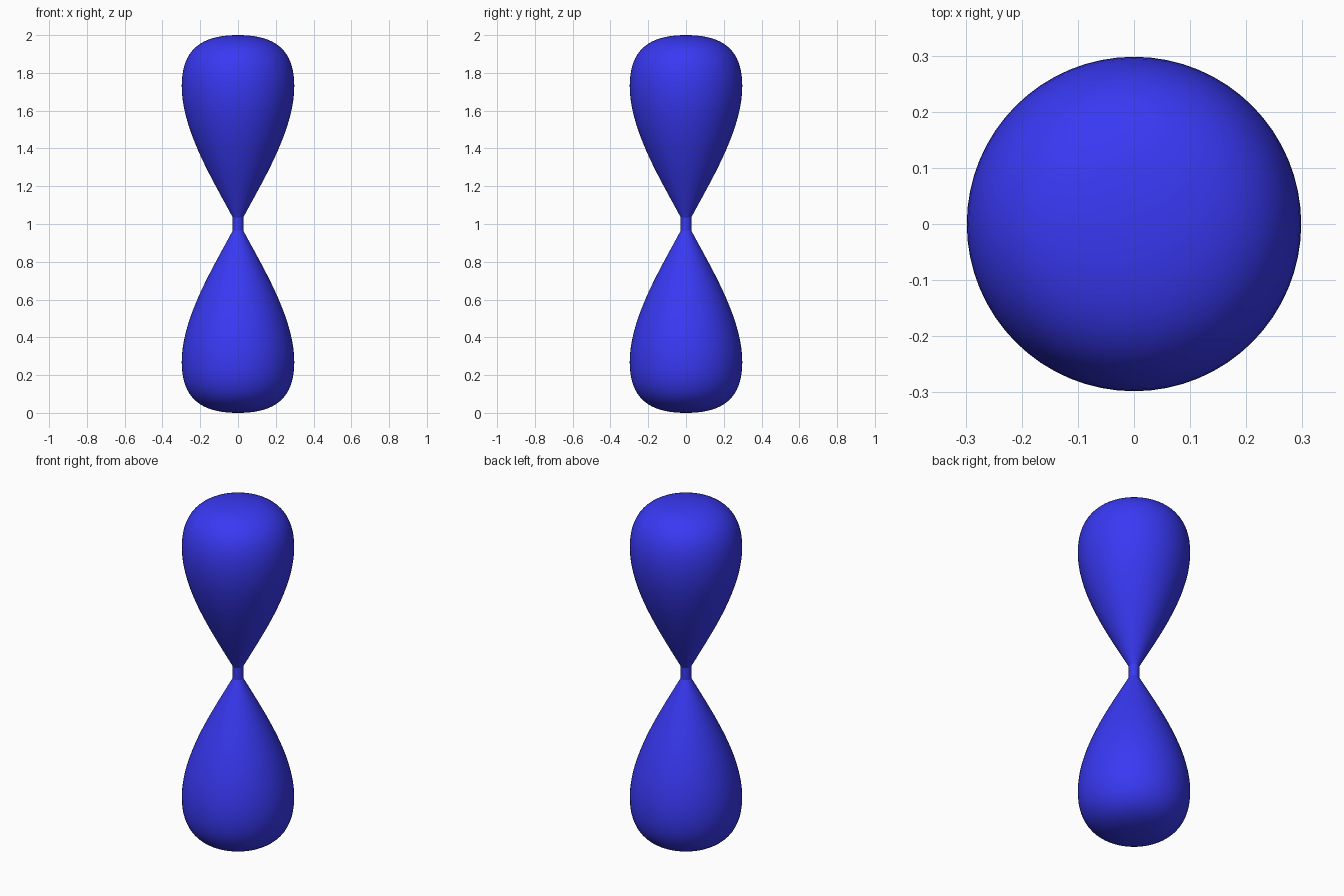
import bpy, bmesh, math
from mathutils import Vector
from mathutils.geometry import interpolate_bezier

if "Cube" in bpy.data.objects:
    bpy.data.objects.remove(bpy.data.objects["Cube"])

SEGMENTS = 64


def bezier(points, count):
    return interpolate_bezier(*[Vector((r, 0, z)) for r, z in points], count)


# Half profile (radius, height above the middle): neck, flank, crown
flank = bezier([(0.028, 0.035), (0.135, 0.235), (0.298, 0.50), (0.298, 0.73)], 20)
crown = bezier([(0.298, 0.73), (0.298, 0.92), (0.20, 1.0), (0.0, 1.0)], 20)
half = flank + crown[1:]
profile = [Vector((p.x, 0, 1 - p.z)) for p in reversed(half)]
profile += [Vector((p.x, 0, 1 + p.z)) for p in half]

# Spin the profile into a closed hourglass bulb
bm = bmesh.new()
verts = [bm.verts.new(p) for p in profile]
edges = [bm.edges.new(pair) for pair in zip(verts, verts[1:])]
bmesh.ops.spin(bm, geom=verts + edges, cent=(0, 0, 0), axis=(0, 0, 1),
               angle=math.tau, steps=SEGMENTS, use_merge=True)
bmesh.ops.remove_doubles(bm, verts=bm.verts, dist=0.0005)
bmesh.ops.recalc_face_normals(bm, faces=bm.faces)
mesh = bpy.data.meshes.new("hourglass_bulb")
bm.to_mesh(mesh)
bm.free()
bulb = bpy.data.objects.new("hourglass_bulb", mesh)
bpy.context.collection.objects.link(bulb)

# Blue surface
blue = bpy.data.materials.new("blue")
blue.diffuse_color = (0.04, 0.04, 0.9, 1)
blue.use_nodes = True
blue.node_tree.nodes["Principled BSDF"].inputs["Base Color"].default_value = blue.diffuse_color
mesh.materials.append(blue)

# Smooth shading with a crisp neck
bpy.context.view_layer.objects.active = bulb
bulb.select_set(True)
bpy.ops.object.shade_smooth_by_angle(angle=math.radians(25))
